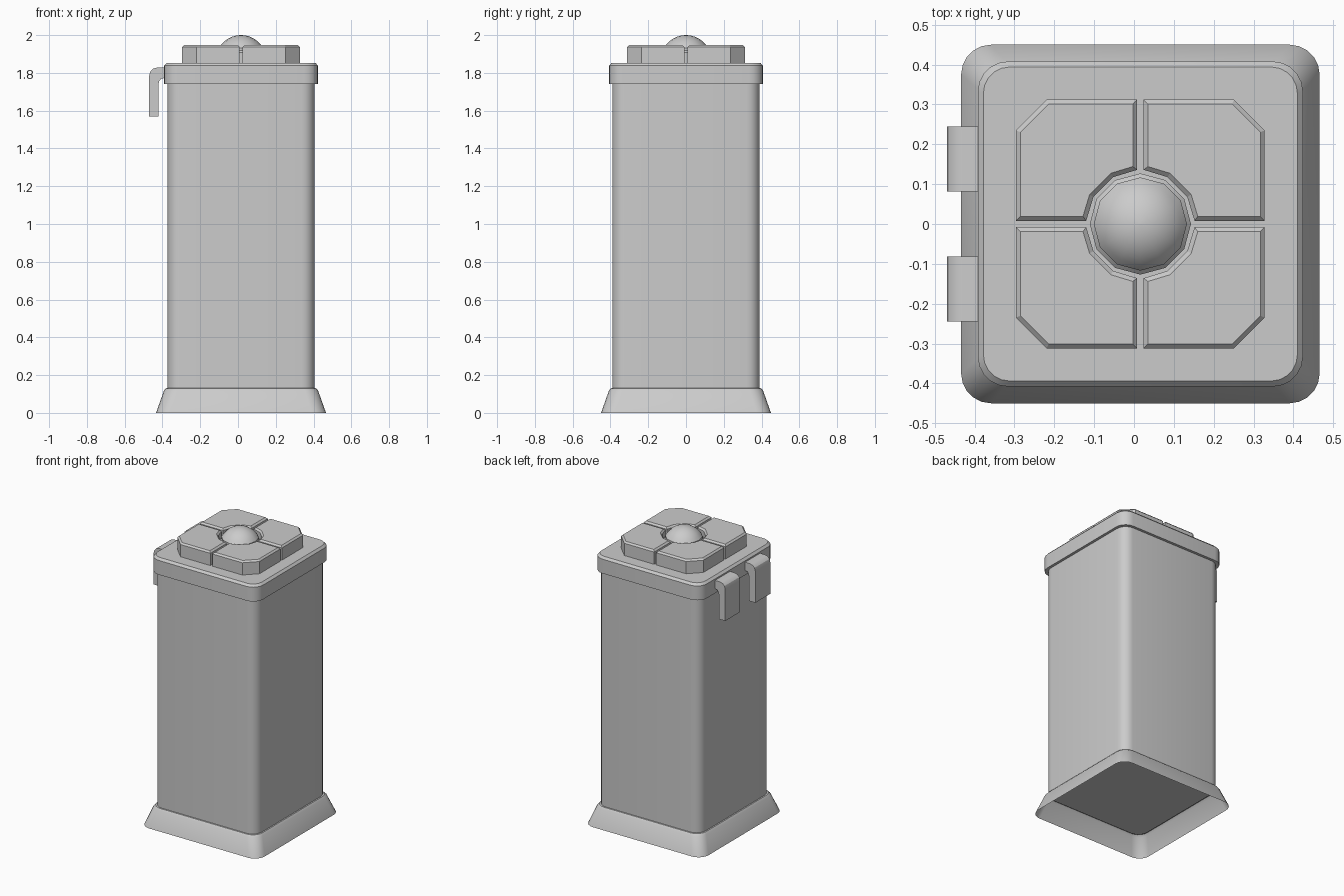
import bpy, bmesh, math
from mathutils import Matrix

if "Cube" in bpy.data.objects:
    bpy.data.objects.remove(bpy.data.objects["Cube"])

CX = 0.016  # the column sits slightly right of the hooks


def finish(name, bm, smooth=True):
    me = bpy.data.meshes.new(name)
    bm.to_mesh(me)
    bm.free()
    ob = bpy.data.objects.new(name, me)
    bpy.context.collection.objects.link(ob)
    if smooth:
        bpy.ops.object.select_all(action='DESELECT')
        ob.select_set(True)
        bpy.context.view_layer.objects.active = ob
        bpy.ops.object.shade_smooth_by_angle(angle=math.radians(30))
    return ob


def rounded_square(half, r, z, seg=5):
    pts = []
    for q, (sx, sy) in enumerate([(1, 1), (-1, 1), (-1, -1), (1, -1)]):
        for i in range(seg + 1):
            a = math.pi / 2 * (q + i / seg)
            pts.append((CX + sx * (half - r) + r * math.cos(a),
                        sy * (half - r) + r * math.sin(a), z))
    return pts


def loft(name, rings, cap_bottom=False, cap_top=False):
    bm = bmesh.new()
    loops = [[bm.verts.new(p) for p in ring] for ring in rings]
    n = len(loops[0])
    for a, b in zip(loops, loops[1:]):
        for i in range(n):
            j = (i + 1) % n
            bm.faces.new((a[i], a[j], b[j], b[i]))
    if cap_bottom:
        bm.faces.new(loops[0][::-1])
    if cap_top:
        bm.faces.new(loops[-1])
    return finish(name, bm)


def prism(profile, vec):
    bm = bmesh.new()
    face = bm.faces.new([bm.verts.new(p) for p in profile])
    ext = bmesh.ops.extrude_face_region(bm, geom=[face], use_keep_orig=True)
    bmesh.ops.translate(bm, vec=vec, verts=[g for g in ext['geom']
                                            if isinstance(g, bmesh.types.BMVert)])
    bmesh.ops.recalc_face_normals(bm, faces=bm.faces)
    return bm


# Main body, flared skirt (open underneath) and lid
loft("body", [rounded_square(0.39, 0.07, z) for z in (0.125, 1.745)], True)
loft("base_skirt", [rounded_square(h, r, z) for h, r, z in
                    [(0.45, 0.075, 0), (0.408, 0.07, 0.118),
                     (0.398, 0.07, 0.13), (0.39, 0.07, 0.131)]])
loft("lid", [rounded_square(h, r, z) for h, r, z in
             [(0.388, 0.07, 1.74), (0.408, 0.075, 1.74),
              (0.408, 0.075, 1.838), (0.394, 0.065, 1.853)]], False, True)

# Four raised plates around a twelve-sided hole
G, R, H, C = 0.008, 0.136, 0.312, 0.235
plate = [(G, R), (R * 0.5, R * 0.866), (R * 0.866, R * 0.5), (R, G),
         (H, G), (H, C), (C, H), (G, H)]
for k in range(4):
    bm = prism([(x, y, 1.85) for x, y in plate], (0, 0, 0.098))
    top = [e for e in bm.edges if all(v.co.z > 1.9 for v in e.verts)]
    bmesh.ops.bevel(bm, geom=top, offset=0.011, segments=1, affect='EDGES')
    bmesh.ops.transform(bm, verts=bm.verts, matrix=Matrix.Translation((CX, 0, 0))
                        @ Matrix.Rotation(k * math.pi / 2, 4, 'Z'))
    finish("top_plate_%d" % (k + 1), bm, False)

# Domed button with a collar
R = 0.135
rings = [(0.127, 1.85), (0.127, 1.908), (0.117, 1.918), (0.117, 1.933)]
rings += [(R * math.sin(a), 2 - R + R * math.cos(a))
          for a in (math.radians(d) for d in (50, 40, 30, 20, 10, 3))]
loft("dome_button", [[(CX + r * math.cos(i * math.pi / 6), r * math.sin(i * math.pi / 6), z)
                      for i in range(12)] for r, z in rings[:-1]] +
     [[(CX + 0.002 * math.cos(i * math.pi / 6), 0.002 * math.sin(i * math.pi / 6), 2.0)
       for i in range(12)]], False, True)

# Two hooks on the left side
hook = [(-0.47, 1.57), (-0.422, 1.57), (-0.422, 1.735), (-0.418, 1.755),
        (-0.408, 1.768), (-0.388, 1.773), (-0.388, 1.828), (-0.43, 1.828),
        (-0.45, 1.822), (-0.464, 1.808), (-0.47, 1.785)]
for name, y0 in (("hook_front", -0.245), ("hook_back", 0.082)):
    finish(name, prism([(x, y0, z) for x, z in hook], (0, 0.163, 0)))
